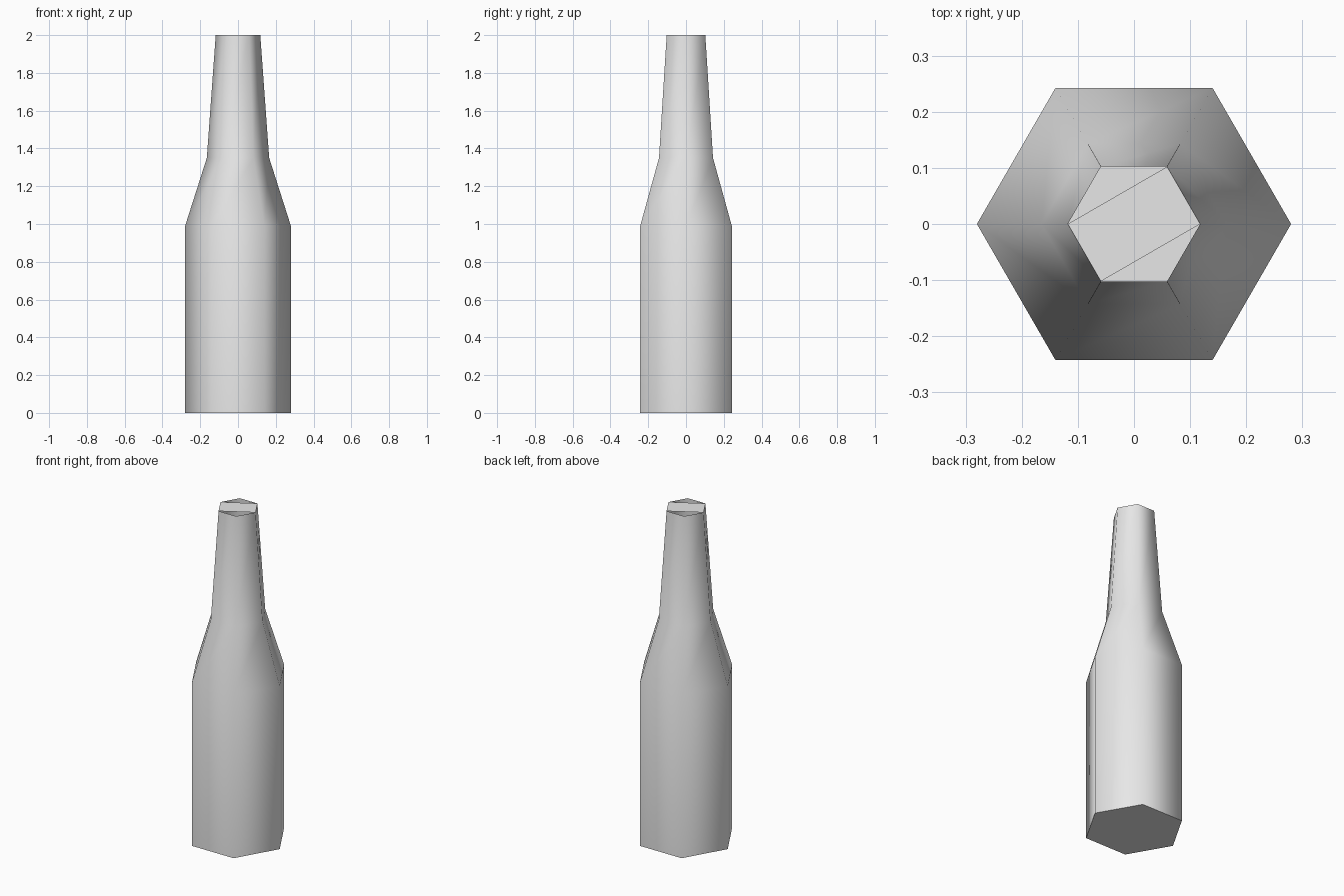
import bpy, bmesh
from math import cos, sin, pi, radians

cube = bpy.data.objects.get("Cube")
if cube:
    bpy.data.objects.remove(cube, do_unlink=True)

SIDES = 6
# Radius and height from base to mouth
PROFILE = [(0.28, 0.0), (0.28, 0.99), (0.165, 1.35), (0.118, 2.0)]

grey = bpy.data.materials.new("light_grey")
grey.use_nodes = True
colour = (0.8, 0.8, 0.8, 1)
grey.diffuse_color = colour
grey.node_tree.nodes["Principled BSDF"].inputs["Base Color"].default_value = colour

bm = bmesh.new()
rings = [[bm.verts.new((r * cos(2 * pi * i / SIDES), r * sin(2 * pi * i / SIDES), z))
          for i in range(SIDES)] for r, z in PROFILE]

# Body, shoulder and neck walls
for low, high in zip(rings, rings[1:]):
    for i in range(SIDES):
        j = (i + 1) % SIDES
        bm.faces.new((low[i], low[j], high[j], high[i]))

# Closed base
bm.faces.new(rings[0][::-1])

# Strip across the mouth, leaving an opening on each side
mouth = rings[-1]
bm.faces.new((mouth[0], mouth[1], mouth[3], mouth[4]))

mesh = bpy.data.meshes.new("bottle")
bm.to_mesh(mesh)
bm.free()
mesh.materials.append(grey)
bottle = bpy.data.objects.new("bottle", mesh)
bpy.context.collection.objects.link(bottle)

# Smooth walls with crisp rims
bpy.ops.object.select_all(action="DESELECT")
bottle.select_set(True)
bpy.context.view_layer.objects.active = bottle
bpy.ops.object.shade_smooth_by_angle(angle=radians(70))
